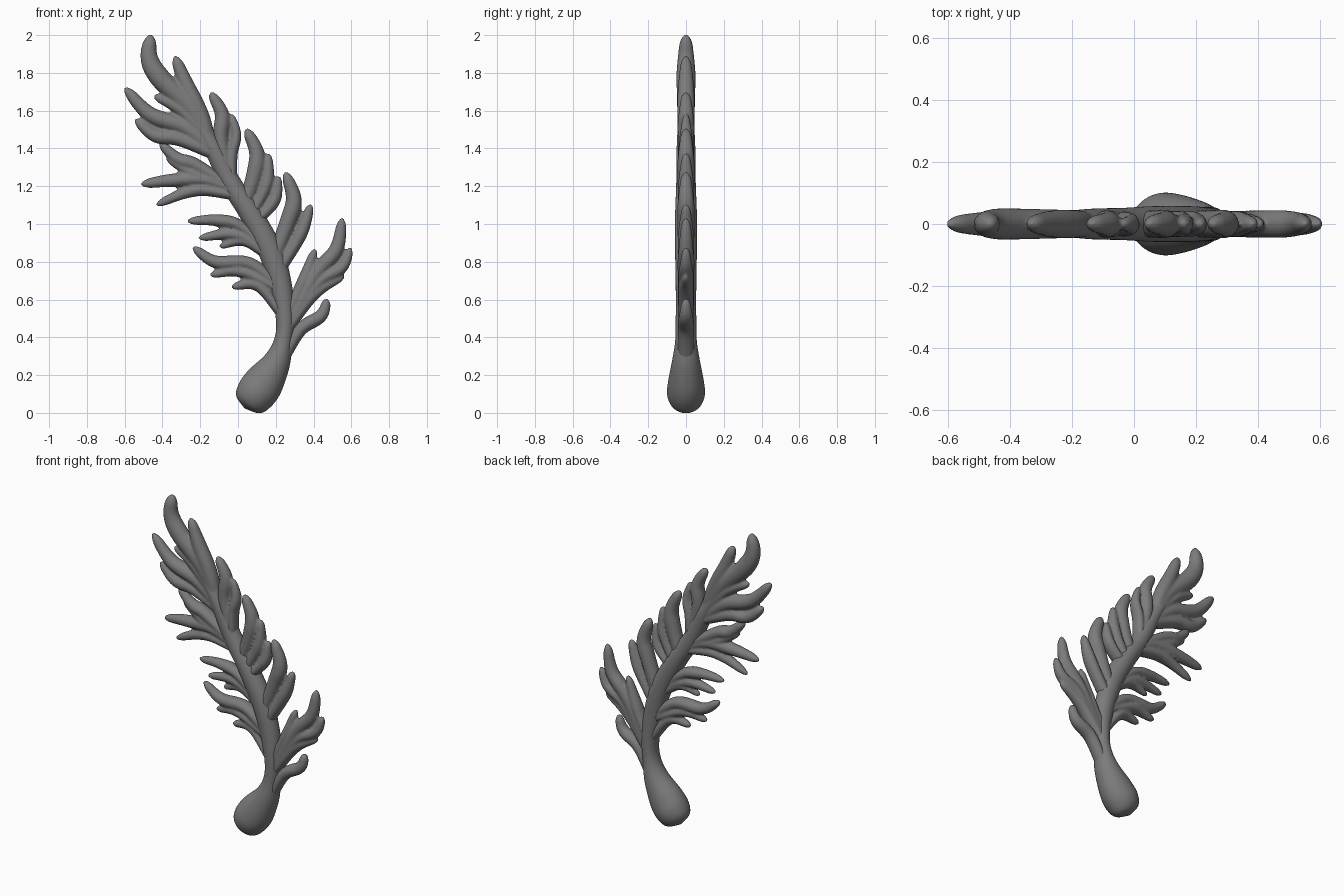
import bpy, bmesh, math
from mathutils import Vector

if "Cube" in bpy.data.objects:
    bpy.data.objects.remove(bpy.data.objects["Cube"])

grey = bpy.data.materials.new("stone grey")
grey.diffuse_color = (0.2, 0.2, 0.2, 1)
grey.use_nodes = True
grey.node_tree.nodes["Principled BSDF"].inputs["Base Color"].default_value = grey.diffuse_color


def spline(pts, t):
    """Catmull-Rom through points of any dimension, t in 0..1."""
    n = len(pts) - 1
    i = min(int(t * n), n - 1)
    u = t * n - i
    p1, p2 = pts[i], pts[i + 1]
    p0 = pts[i - 1] if i > 0 else [2 * a - b for a, b in zip(p1, p2)]
    p3 = pts[i + 2] if i + 2 <= n else [2 * b - a for a, b in zip(p1, p2)]
    return [0.5 * (2 * b + (c - a) * u + (2 * a - 5 * b + 4 * c - d) * u * u
                   + (3 * b - a - 3 * c + d) * u ** 3)
            for a, b, c, d in zip(p0, p1, p2, p3)]


def sweep(bm, rings, sides=20):
    """Skin elliptical rings (x, z, half width, half depth) along a path in the xz plane."""
    loops = []
    for i, (x, z, w, d) in enumerate(rings):
        a, b = rings[max(i - 1, 0)], rings[min(i + 1, len(rings) - 1)]
        t = Vector((b[0] - a[0], 0, b[1] - a[1])).normalized()
        n = Vector((-t.z, 0, t.x))
        w, d = max(w, 0.002), max(d, 0.002)
        loops.append([bm.verts.new(Vector((x, 0, z)) + n * w * math.cos(k * math.tau / sides)
                                   + Vector((0, d * math.sin(k * math.tau / sides), 0)))
                      for k in range(sides)])
    for A, B in zip(loops, loops[1:]):
        for k in range(sides):
            j = (k + 1) % sides
            bm.faces.new((A[k], A[j], B[j], B[k]))
    bm.faces.new(loops[0])
    bm.faces.new(loops[-1])


def lobe(bm, w, *pts):
    """One plump curling leaf finger from root to tip."""
    rings = []
    for i in range(33):
        t = math.sin(i / 32 * math.pi / 2)      # denser rings near the tip
        x, z = spline(pts, t)
        body = 0.85 + 0.3 * t if t < 0.5 else 1 - 0.45 * ((t - 0.5) / 0.5) ** 1.5
        cap = math.sqrt(max(0, 1 - max(0, (t - 0.88) / 0.12) ** 2))
        rings.append((x, z, w * body * cap, (0.05 + (0.95 * w - 0.05) * t) * body * cap))
    sweep(bm, rings)


def finish(name, bm):
    """Fuse the overlapping fingers into one smooth carved piece."""
    bmesh.ops.recalc_face_normals(bm, faces=bm.faces)
    me = bpy.data.meshes.new(name)
    bm.to_mesh(me)
    bm.free()
    me.materials.append(grey)
    for p in me.polygons:
        p.use_smooth = True
    ob = bpy.data.objects.new(name, me)
    bpy.context.collection.objects.link(ob)
    r = ob.modifiers.new("fuse", 'REMESH')
    r.mode = 'VOXEL'
    r.voxel_size = 0.008
    r.use_smooth_shade = True
    s = ob.modifiers.new("soften", 'SMOOTH')
    s.factor = 0.5
    s.iterations = 2


def frond(name, lobes):
    bm = bmesh.new()
    for l in lobes:
        lobe(bm, *l)
    finish(name, bm)


# stem with the swollen foot
stem = [(.035, .022, 0, 0), (.052, .045, .078, .07), (.09, .095, .105, .1), (.14, .165, .105, .095),
        (.205, .27, .074, .075), (.24, .38, .05, .058), (.25, .5, .05, .055), (.225, .68, .06, .055),
        (.17, .86, .065, .058), (.07, 1.05, .06, .058), (-.04, 1.22, .055, .052),
        (-.13, 1.4, .05, .05), (-.25, 1.6, .03, .04)]
bm = bmesh.new()
sweep(bm, [spline(stem, i / 96) for i in range(97)], 32)
finish("stem", bm)

# crown at the top
frond("crown_frond", [
    (.055, (-.14, 1.42), (-.25, 1.61), (-.41, 1.77), (-.47, 1.88), (-.462, 2.003)),
    (.045, (-.15, 1.40), (-.19, 1.56), (-.275, 1.74), (-.335, 1.89)),
    (.035, (-.17, 1.46), (-.31, 1.61), (-.445, 1.68)),
    (.045, (-.12, 1.38), (-.28, 1.51), (-.465, 1.58), (-.6, 1.722)),
    (.04, (-.12, 1.37), (-.31, 1.45), (-.44, 1.47), (-.545, 1.555))])

# left side, top to bottom
frond("left_upper_frond", [
    (.038, (-.085, 1.225), (-.23, 1.315), (-.32, 1.345), (-.415, 1.43)),
    (.03, (-.08, 1.21), (-.24, 1.27), (-.38, 1.35)),
    (.038, (-.02, 1.18), (-.175, 1.235), (-.36, 1.23), (-.515, 1.21)),
    (.034, (0, 1.15), (-.175, 1.18), (-.28, 1.165), (-.435, 1.1))])
frond("left_middle_frond", [
    (.034, (.16, .865), (.01, .99), (-.12, 1.02), (-.27, 1.015)),
    (.032, (.16, .85), (-.015, .945), (-.21, .925)),
    (.028, (.16, .83), (.03, .91), (-.1, .88))])
frond("left_lower_frond", [
    (.037, (.21, .68), (.06, .79), (-.12, .8), (-.24, .878)),
    (.032, (.21, .66), (.01, .75), (-.15, .73)),
    (.032, (.235, .52), (.105, .675), (-.035, .667))])

# right side, top to bottom
frond("right_top_frond", [
    (.042, (-.05, 1.245), (-.09, 1.45), (-.085, 1.58), (-.145, 1.697)),
    (.03, (-.03, 1.22), (-.03, 1.37), (-.01, 1.475), (-.037, 1.585))])
frond("right_upper_frond", [
    (.045, (.025, 1.08), (.08, 1.235), (.1, 1.37), (.043, 1.505)),
    (.036, (.065, 1.035), (.15, 1.21), (.16, 1.375)),
    (.033, (.08, 1.0), (.19, 1.12), (.215, 1.255))])
frond("right_middle_frond", [
    (.046, (.18, .785), (.26, 1.0), (.295, 1.13), (.25, 1.275)),
    (.036, (.21, .74), (.33, .945), (.387, 1.105))])
frond("right_lower_frond", [
    (.042, (.265, .465), (.41, .73), (.52, .865), (.553, 1.033)),
    (.035, (.25, .5), (.34, .68), (.41, .87)),
    (.034, (.27, .46), (.425, .685), (.55, .77), (.597, .875)),
    (.032, (.26, .44), (.41, .635), (.562, .725))])
frond("right_bottom_lobe", [
    (.037, (.235, .28), (.33, .44), (.44, .515), (.473, .605))])
